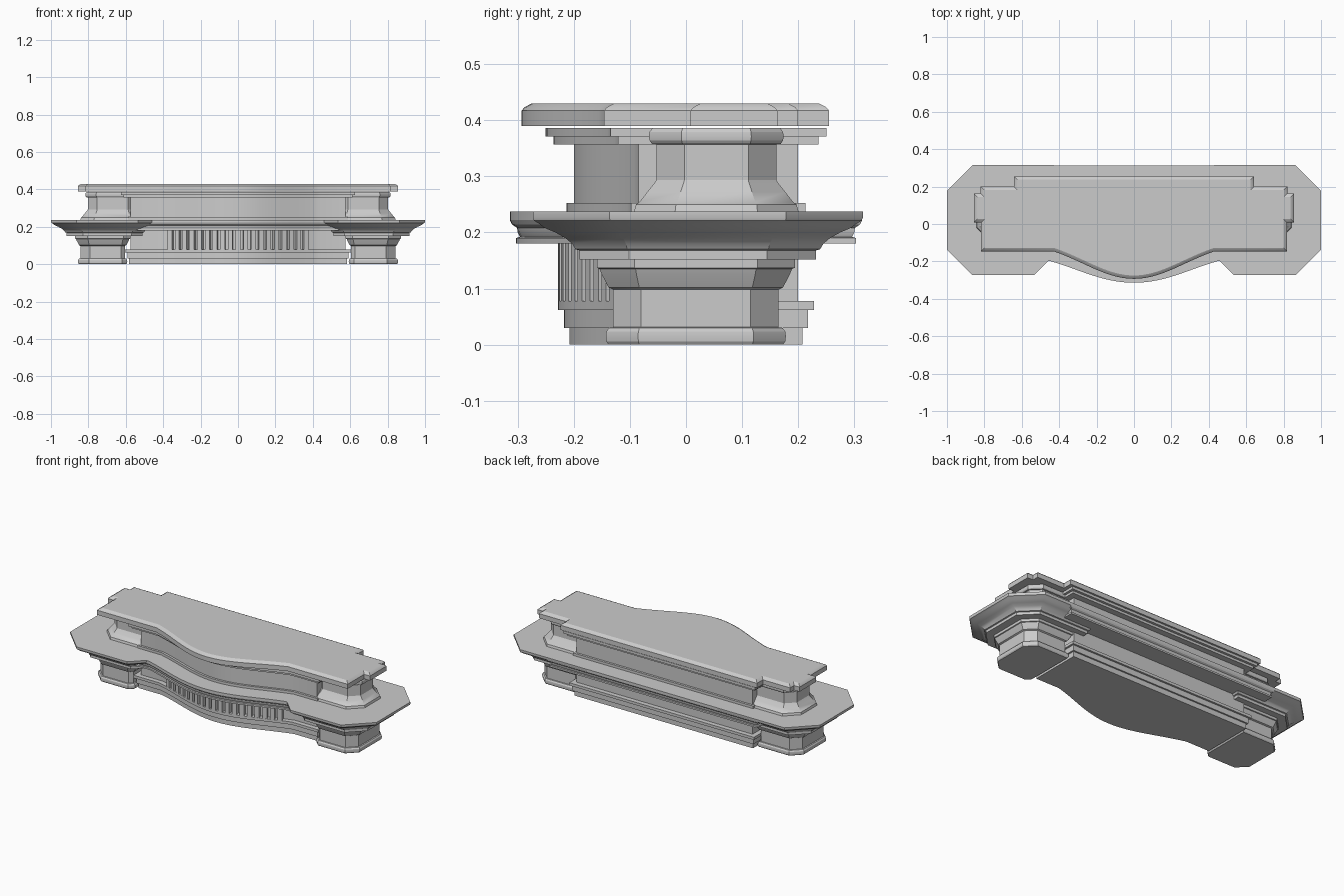
import bpy, bmesh, math
from mathutils import Vector, Matrix

if "Cube" in bpy.data.objects:
    bpy.data.objects.remove(bpy.data.objects["Cube"])


def offset(pts, d):
    """Mitred outward offset of a counter-clockwise outline."""
    out = []
    n = len(pts)
    for i in range(n):
        a, b, c = (Vector(pts[j % n]) for j in (i - 1, i, i + 1))
        e, f = (b - a).normalized(), (c - b).normalized()
        n1, n2 = Vector((e.y, -e.x)), Vector((f.y, -f.x))
        out.append(b + (n1 + n2) * (d / (1 + n1.dot(n2))))
    return out


def finish(name, bm, mirror=False):
    bmesh.ops.recalc_face_normals(bm, faces=bm.faces[:])
    me = bpy.data.meshes.new(name)
    bm.to_mesh(me)
    bm.free()
    ob = bpy.data.objects.new(name, me)
    bpy.context.collection.objects.link(ob)
    if mirror:
        ob.modifiers.new("mirror", 'MIRROR')
    bpy.ops.object.select_all(action='DESELECT')
    ob.select_set(True)
    bpy.context.view_layer.objects.active = ob
    bpy.ops.object.shade_smooth_by_angle(angle=math.radians(25))
    return ob


def moulding(name, outline, profile, mirror=False):
    """Sweep a profile of (offset, z) around a plan outline, with caps."""
    bm = bmesh.new()
    rings = [[bm.verts.new((p.x, p.y, z)) for p in offset(outline, d)] for d, z in profile]
    n = len(outline)
    for lo, hi in zip(rings, rings[1:]):
        for i in range(n):
            bm.faces.new((lo[i], lo[(i + 1) % n], hi[(i + 1) % n], hi[i]))
    bm.faces.new(rings[0][::-1])
    bm.faces.new(rings[-1])
    return finish(name, bm, mirror)


BULGE = 0.43


def bow(x, straight, front):
    """Bowed front, between a parabola and a cosine wave."""
    t = x / BULGE
    return straight + (front - straight) * (0.5 * (1 - t * t) + 0.25 * (1 + math.cos(math.pi * t)))


def bowed_front(straight, front, n=32):
    return [(x, bow(x, straight, front)) for x in (BULGE * (2 * i / n - 1) for i in range(n + 1))]


def chamfered(x0, x1, y0, y1, inner, outer):
    return [(x0 + inner, y0), (x1 - outer, y0), (x1, y0 + outer), (x1, y1 - outer),
            (x1 - outer, y1), (x0, y1), (x0, y0 + inner)]


# Central bowed body: base steps, frieze, shelf, upper body and cornice
W = 0.575
body = [(-W, -0.085)] + bowed_front(-0.085, -0.2) + [(W, -0.085), (W, 0.2), (-W, 0.2)]
moulding("lower_body", body, [
    (0.008, 0), (0.008, 0.03), (0.017, 0.03), (0.017, 0.062),
    (0.028, 0.062), (0.028, 0.078), (0, 0.078), (0, 0.182)])
moulding("shelf_centre", body, [
    (0.103, 0.18), (0.103, 0.19), (0.096, 0.192), (0.1, 0.2), (0.101, 0.208),
    (0.11, 0.214), (0.114, 0.222), (0.114, 0.237)])
moulding("upper_body", body, [
    (0.013, 0.236), (0.013, 0.252), (0, 0.252), (0, 0.357), (0.036, 0.357),
    (0.036, 0.371), (0.05, 0.371), (0.05, 0.386)])

# Upright slats following the bowed frieze
bm = bmesh.new()
for i in range(19):
    x = -0.36 + 0.04 * i
    slope = (bow(x + 0.01, -0.085, -0.2) - bow(x - 0.01, -0.085, -0.2)) / 0.02
    place = Matrix.Translation((x, bow(x, -0.085, -0.2) - 0.009, 0.13))
    turn = Matrix.Rotation(math.atan(slope), 4, 'Z')
    bmesh.ops.create_cube(bm, size=1, matrix=place @ turn @ Matrix.Diagonal((0.025, 0.038, 0.104, 1)))
finish("frieze_slats", bm)

# Lower corner pilasters with their flared capital
lower = chamfered(0.605, 0.842, -0.13, 0.165, 0.02, 0.05)
moulding("lower_pilaster", lower, [
    (0.008, 0), (0.012, 0.006), (0.013, 0.015), (0.012, 0.023), (0.007, 0.03), (0, 0.031),
    (0, 0.098), (0.008, 0.102), (0.02, 0.125), (0.024, 0.135), (0.029, 0.137), (0.029, 0.153)], True)

# Broad shelf ends above the pilasters
shelf_plan = chamfered(0.575, 0.852, -0.125, 0.167, 0.02, 0.05)
moulding("shelf_end", shelf_plan, [
    (0.065, 0.152), (0.065, 0.168), (0.072, 0.17), (0.078, 0.18), (0.09, 0.19),
    (0.108, 0.2), (0.127, 0.208), (0.136, 0.215), (0.146, 0.221), (0.148, 0.226), (0.148, 0.237)], True)

# Upper corner pilasters
upper = chamfered(0.568, 0.803, -0.053, 0.161, 0.02, 0.05)
moulding("upper_pilaster", upper, [
    (0.04, 0.236), (0.036, 0.25), (0.03, 0.254), (0.016, 0.272), (0.004, 0.287), (0, 0.293),
    (0, 0.357), (0.008, 0.358), (0.012, 0.364), (0.013, 0.371), (0.012, 0.379), (0.007, 0.386)], True)

# Stepped and bowed top slab, with a bevelled upper edge
right = [(0.818, -0.146), (0.818, 0.008), (0.856, 0.008), (0.856, 0.163),
         (0.82, 0.163), (0.82, 0.2), (0.642, 0.2), (0.642, 0.255)]
left = [(-x, y) for x, y in reversed(right)]
slab = bowed_front(-0.146, -0.293) + right + left
moulding("top_slab", slab, [(0, 0.39), (0, 0.417), (-0.005, 0.423), (-0.018, 0.43)])
